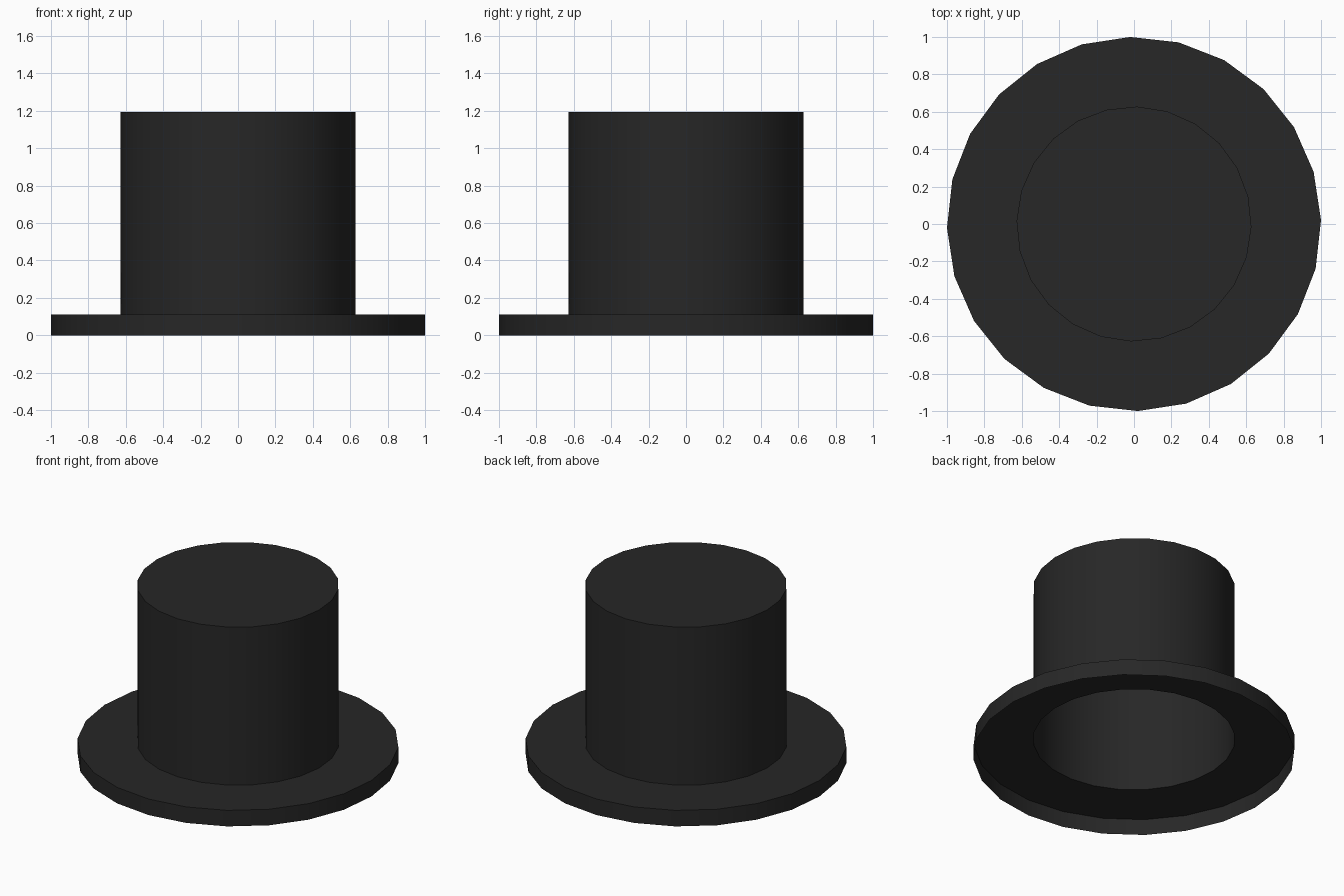
import bpy, bmesh
from math import sin, cos, radians, tau

if "Cube" in bpy.data.objects:
    bpy.data.objects.remove(bpy.data.objects["Cube"])

SIDES = 24
CROWN_R, BRIM_R = 0.628, 1.0
BRIM_H, TOP_H = 0.11, 1.195
CROWN_PHASE, BRIM_PHASE = radians(-1.5), radians(1.2)

black = bpy.data.materials.new("black_felt")
black.diffuse_color = (0.02, 0.02, 0.02, 1)
black.use_nodes = True
black.node_tree.nodes["Principled BSDF"].inputs["Base Color"].default_value = black.diffuse_color


def ring(bm, r, z, phase):
    return [bm.verts.new((r * cos(phase + tau * i / SIDES), r * sin(phase + tau * i / SIDES), z))
            for i in range(SIDES)]


def wall(bm, lo, hi):
    for i in range(SIDES):
        j = (i + 1) % SIDES
        bm.faces.new((lo[i], lo[j], hi[j], hi[i]))


def finish(bm, name):
    mesh = bpy.data.meshes.new(name)
    bm.to_mesh(mesh)
    bm.free()
    mesh.materials.append(black)
    ob = bpy.data.objects.new(name, mesh)
    bpy.context.collection.objects.link(ob)
    bpy.ops.object.select_all(action='DESELECT')
    ob.select_set(True)
    bpy.context.view_layer.objects.active = ob
    bpy.ops.object.shade_smooth_by_angle(angle=radians(30))


# crown: shell standing on the brim, open at the bottom
bm = bmesh.new()
low = ring(bm, CROWN_R, BRIM_H, CROWN_PHASE)
top = ring(bm, CROWN_R, TOP_H, CROWN_PHASE)
wall(bm, low, top)
bm.faces.new(top)
finish(bm, "crown")

# brim: outer rim and flat top, hollow underneath
bm = bmesh.new()
rim_low = ring(bm, BRIM_R, 0, BRIM_PHASE)
rim_high = ring(bm, BRIM_R, BRIM_H, BRIM_PHASE)
opening = ring(bm, CROWN_R, BRIM_H, CROWN_PHASE)
wall(bm, rim_low, rim_high)
wall(bm, rim_high, opening)
finish(bm, "brim")
